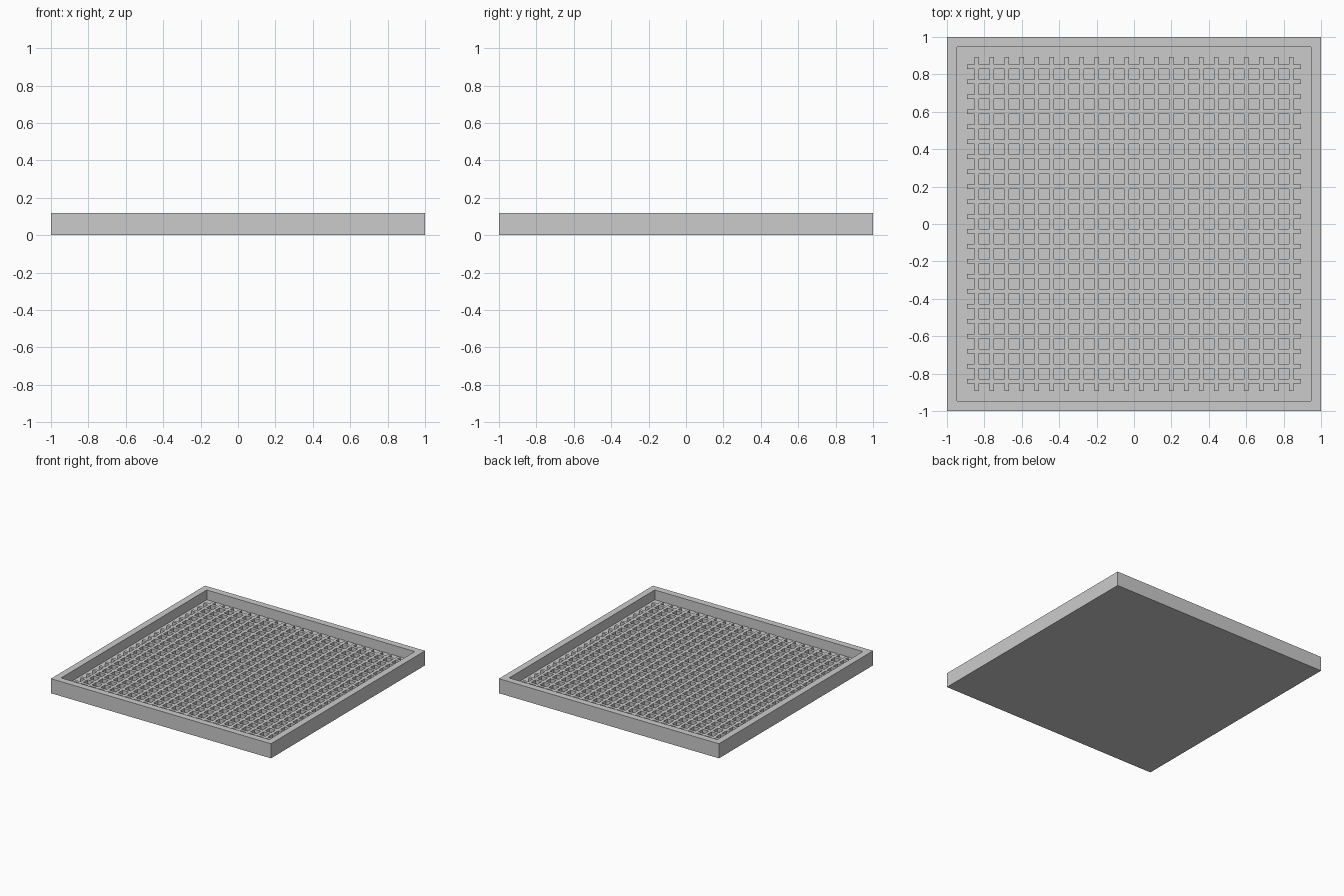
import bpy, bmesh

old = bpy.data.objects.get("Cube")
if old:
    bpy.data.objects.remove(old, do_unlink=True)

HEIGHT, FLOOR = 0.12, 0.04         # tray height and floor level
OUTER, INNER = 1.0, 0.923          # half widths of the rim
PITCH, BARS = 0.08, 22             # lattice spacing and bar count
BAR, REACH, RISE = 0.024, 0.893, 0.03

grey = bpy.data.materials.new("grey")
grey.use_nodes = True
grey.diffuse_color = (0.6, 0.6, 0.6, 1)
grey.node_tree.nodes["Principled BSDF"].inputs["Base Color"].default_value = (0.6, 0.6, 0.6, 1)


def finish(name, bm):
    bmesh.ops.recalc_face_normals(bm, faces=bm.faces)
    mesh = bpy.data.meshes.new(name)
    bm.to_mesh(mesh)
    bm.free()
    mesh.materials.append(grey)
    obj = bpy.data.objects.new(name, mesh)
    bpy.context.collection.objects.link(obj)


# Tray: a slab with an inset, sunken top face
bm = bmesh.new()
bmesh.ops.create_cube(bm, size=1)
for v in bm.verts:
    v.co = (v.co.x * 2 * OUTER, v.co.y * 2 * OUTER, (v.co.z + 0.5) * HEIGHT)
top = max(bm.faces, key=lambda f: f.calc_center_median().z)
bmesh.ops.inset_region(bm, faces=[top], thickness=OUTER - INNER)
well = bmesh.ops.extrude_face_region(bm, geom=[top])
bmesh.ops.delete(bm, geom=[top], context='FACES_ONLY')
for v in well["geom"]:
    if isinstance(v, bmesh.types.BMVert):
        v.co.z = FLOOR
finish("tray", bm)

# Lattice: crossing bars as one raised sheet, with stub ends past the outer bars
lines = [-REACH]
for i in range(BARS):
    centre = (i - (BARS - 1) / 2) * PITCH
    lines += [centre - BAR / 2, centre + BAR / 2]
lines.append(REACH)
bm = bmesh.new()
grid = [[bm.verts.new((x, y, FLOOR)) for y in lines] for x in lines]
for i in range(len(lines) - 1):
    for j in range(len(lines) - 1):
        if i % 2 or j % 2:         # odd strips are bars
            bm.faces.new((grid[i][j], grid[i + 1][j], grid[i + 1][j + 1], grid[i][j + 1]))
bmesh.ops.delete(bm, geom=[v for v in bm.verts if not v.link_faces], context='VERTS')
raised = bmesh.ops.extrude_face_region(bm, geom=bm.faces[:])
for v in raised["geom"]:
    if isinstance(v, bmesh.types.BMVert):
        v.co.z = FLOOR + RISE
# The underside rests on the tray floor, so it is left open
bmesh.ops.delete(bm, geom=[f for f in bm.faces if f.calc_center_median().z < FLOOR + RISE / 10],
                 context='FACES')
finish("lattice", bm)
